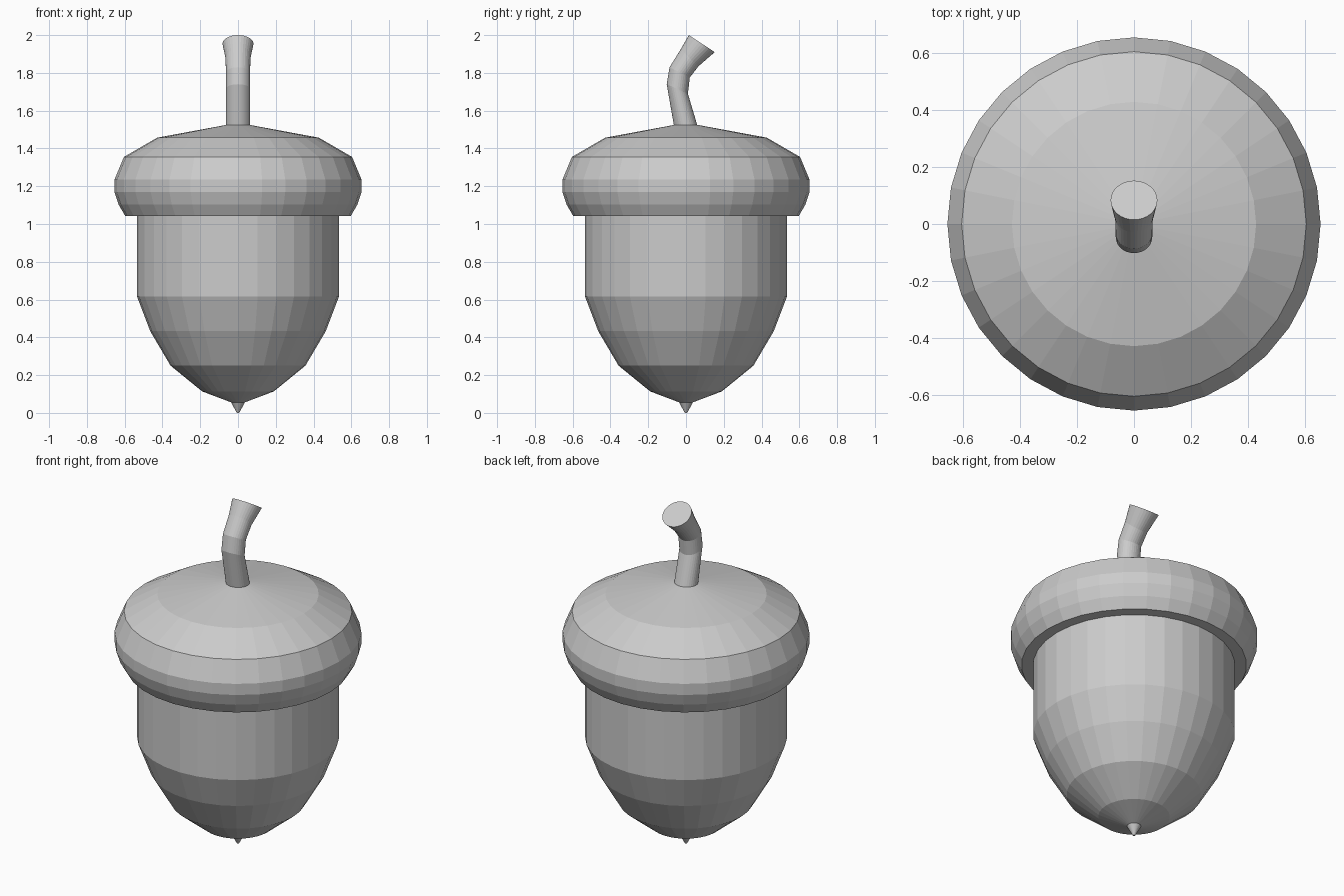
import bpy, bmesh
from math import sin, cos, pi

if "Cube" in bpy.data.objects:
    bpy.data.objects.remove(bpy.data.objects["Cube"])

SIDES = 32


def loft(name, rings, cap_start=False, cap_end=False):
    """Skin elliptical rings, each given as (front (y, z), back (y, z), half width)."""
    bm = bmesh.new()
    loops = []
    for (fy, fz), (by, bz), w in rings:
        cy, cz, vy, vz = (fy + by) / 2, (fz + bz) / 2, (by - fy) / 2, (bz - fz) / 2
        loops.append([bm.verts.new((w * cos(a), cy + vy * sin(a), cz + vz * sin(a)))
                      for a in (2 * pi * i / SIDES for i in range(SIDES))])
    for lo, hi in zip(loops, loops[1:]):
        for i in range(SIDES):
            j = (i + 1) % SIDES
            bm.faces.new((lo[i], lo[j], hi[j], hi[i]))
    if cap_start:
        bm.faces.new(loops[0][::-1])
    if cap_end:
        bm.faces.new(loops[-1])
    mesh = bpy.data.meshes.new(name)
    bm.to_mesh(mesh)
    bm.free()
    obj = bpy.data.objects.new(name, mesh)
    bpy.context.collection.objects.link(obj)
    return obj


def lathe(name, profile, **caps):
    return loft(name, [((-r, z), (r, z), r) for r, z in profile], **caps)


# Nut with its small pointed tip
lathe("nut", [(0.006, 0), (0.037, 0.056), (0.19, 0.114), (0.357, 0.25),
              (0.465, 0.433), (0.535, 0.617), (0.535, 1.045)], cap_start=True)

# Cap with a flat underside lip
lathe("cap", [(0.535, 1.042), (0.597, 1.042), (0.632, 1.103), (0.654, 1.17),
              (0.654, 1.235), (0.604, 1.355), (0.428, 1.457), (0.06, 1.525)])

# Bent stem flaring to a cut end
loft("stem", [((-0.064, 1.522), (0.06, 1.522), 0.064),
              ((-0.102, 1.74), (0.01, 1.69), 0.064),
              ((-0.087, 1.83), (0.02, 1.776), 0.064),
              ((-0.028, 1.925), (0.066, 1.835), 0.066),
              ((0.015, 2.0), (0.152, 1.91), 0.082)], cap_end=True)
